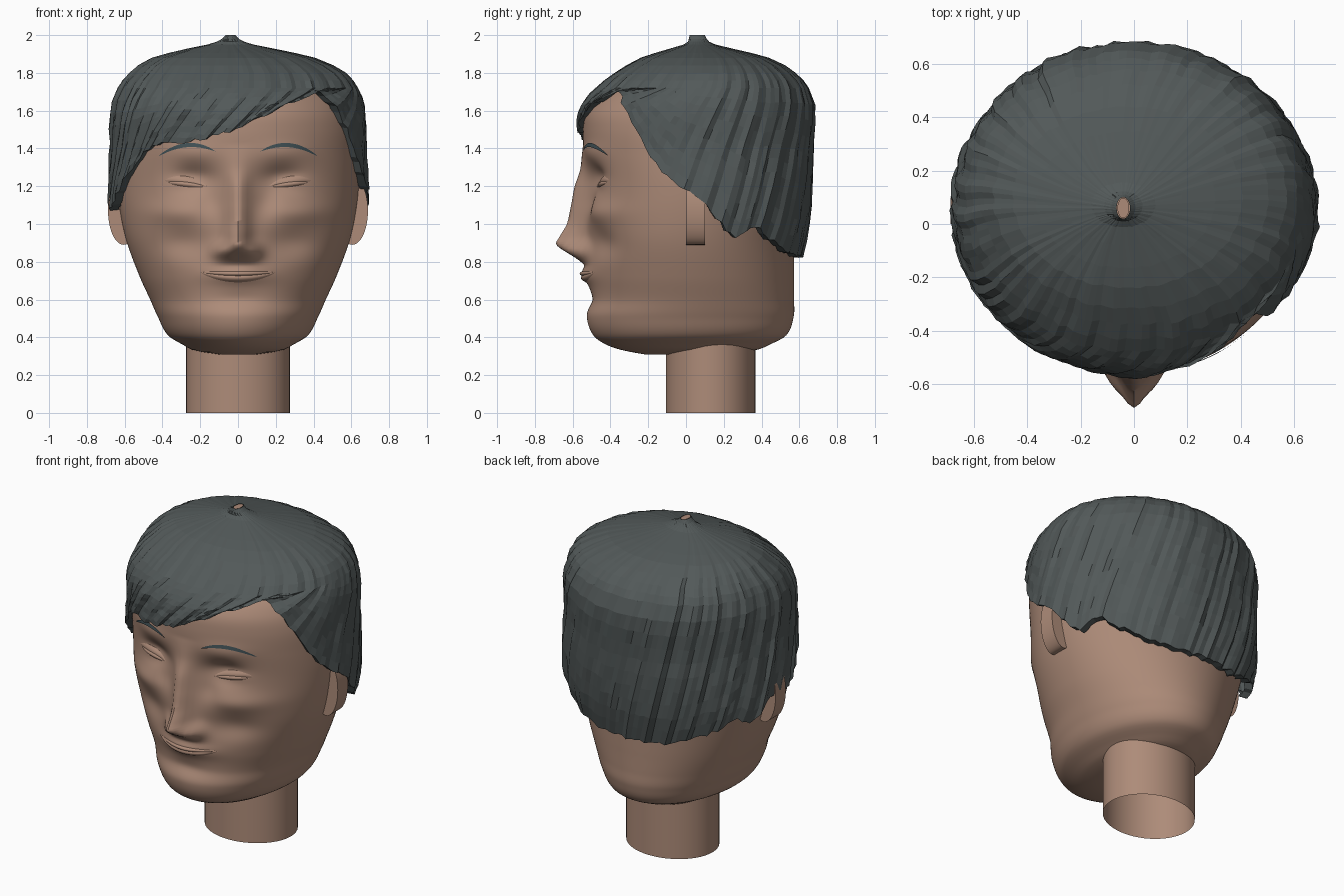
import bpy, bmesh, math, random
from math import sin, cos, pi, exp

random.seed(4)
old = bpy.data.objects.get("Cube")
if old:
    bpy.data.objects.remove(old, do_unlink=True)


def material(name, rgb):
    m = bpy.data.materials.new(name)
    m.use_nodes = True
    m.diffuse_color = (*rgb, 1)
    m.node_tree.nodes["Principled BSDF"].inputs["Base Color"].default_value = (*rgb, 1)
    return m


SKIN = material("skin", (0.42, 0.26, 0.19))
HAIR = material("dark_grey_hair", (0.085, 0.1, 0.1))
BROW = material("slate_brow", (0.055, 0.085, 0.095))


def table(rows, key):
    """Smoothly interpolate a table whose first column is ascending."""
    key = min(max(key, rows[0][0]), rows[-1][0])
    k = next(i for i in range(len(rows) - 1) if key <= rows[i + 1][0])
    a, b = rows[k], rows[k + 1]
    before, after = rows[max(k - 1, 0)], rows[min(k + 2, len(rows) - 1)]
    span = b[0] - a[0]
    t = (key - a[0]) / span
    result = []
    for c in range(1, len(a)):
        m0 = (b[c] - before[c]) / (b[0] - before[0]) * span
        m1 = (after[c] - a[c]) / (after[0] - a[0]) * span
        d = b[c] - a[c]
        result.append(a[c] + t * (m0 + t * (3 * d - 2 * m0 - m1 + t * (m0 + m1 - 2 * d))))
    return result


def finish(obj, mat, angle):
    obj.data.materials.clear()
    obj.data.materials.append(mat)
    bpy.ops.object.select_all(action='DESELECT')
    obj.select_set(True)
    bpy.context.view_layer.objects.active = obj
    if angle:
        bpy.ops.object.shade_smooth_by_angle(angle=math.radians(angle))
    return obj


def skin_rows(name, rows, mat, closed=True, caps=False, angle=60):
    """Join rows of points into a surface."""
    bm = bmesh.new()
    grid = [[bm.verts.new(p) for p in row] for row in rows]
    n = len(rows[0])
    for low, high in zip(grid, grid[1:]):
        for i in range(n if closed else n - 1):
            j = (i + 1) % n
            bm.faces.new((low[i], low[j], high[j], high[i]))
    if caps:
        bm.faces.new(grid[0][::-1])
        bm.faces.new(grid[-1])
    if closed:
        bmesh.ops.recalc_face_normals(bm, faces=bm.faces)
    mesh = bpy.data.meshes.new(name)
    bm.to_mesh(mesh)
    bm.free()
    obj = bpy.data.objects.new(name, mesh)
    bpy.context.collection.objects.link(obj)
    return finish(obj, mat, angle)


# Head sections: height, half width, front, back
HEAD = [(.31, .11, -.22, .2), (.33, .23, -.33, .36), (.36, .29, -.42, .44),
        (.41, .37, -.49, .53), (.51, .425, -.525, .57), (.6, .465, -.505, .572),
        (.72, .52, -.515, .572), (.9, .587, -.53, .575), (1.05, .622, -.53, .595),
        (1.22, .642, -.525, .61), (1.36, .642, -.54, .62), (1.5, .635, -.545, .62),
        (1.6, .61, -.525, .61), (1.7, .555, -.44, .57), (1.8, .42, -.28, .42),
        (1.86, .2, -.08, .2)]
# Nose ridge: height, projection, spread
NOSE = [(.78, 0, .1), (.83, .07, .09), (.89, .155, .065), (.93, .14, .06),
        (1, .1, .06), (1.1, .08, .06), (1.2, .065, .06), (1.3, .025, .07), (1.42, 0, .08)]
# Soft face forms: amount, side, height, side spread, height spread
FORMS = [(-.055, .23, 1.24, .11, .07), (-.02, .15, 1.12, .06, .08),
         (.022, .33, 1.06, .15, .06), (-.035, .28, .9, .14, .08),
         (.05, .08, .86, .05, .045), (.012, .25, 1.38, .14, .05),
         (.02, .27, 1.22, .08, .035), (.035, 0, .735, .16, .05), (-.01, 0, .6, .12, .04)]


def relief(x, z):
    height, spread = table(NOSE, z)
    total = height * exp(-(abs(x) / spread) ** 2)
    for amount, fx, fz, sx, sz in FORMS:
        total += amount * exp(-((abs(x) - fx) / sx) ** 2 - ((z - fz) / sz) ** 2)
    return total


def face_y(x, z):
    w, front, back = table(HEAD, z)
    curve = math.sqrt(max(0, 1 - (x / w) ** 2))
    return (front + back) / 2 - (back - front) / 2 * curve - relief(x, z) * min(1, curve * 2)


def head_point(a, z):
    w, front, back = table(HEAD, z)
    x = w * sin(a)
    if cos(a) > 0:
        return x, face_y(x, z), z
    return x, (front + back) / 2 - (back - front) / 2 * cos(a), z


COLS, LEVELS = 160, 124
skin_rows("head", [[head_point(2 * pi * i / COLS, .31 + 1.55 * k / LEVELS) for i in range(COLS)]
                   for k in range(LEVELS + 1)], SKIN, caps=True)

# Neck, an open tube
bpy.ops.mesh.primitive_cylinder_add(vertices=48, radius=1, depth=.5, location=(0, .13, .25),
                                    end_fill_type='NOTHING')
neck = bpy.context.object
neck.name = "neck"
neck.scale = (.275, .237, 1)
finish(neck, SKIN, 40)

# Ears: upright oval discs, mostly sunk in the head
for side, label in ((1, "left"), (-1, "right")):
    bpy.ops.mesh.primitive_cylinder_add(vertices=40, radius=1, depth=.1,
                                        location=(side * .605, .05, 1.07), rotation=(pi / 2, 0, 0))
    ear = bpy.context.object
    ear.name = label + "_ear"
    ear.scale = (.083, .18, 1)
    finish(ear, SKIN, 40)


def strip(name, x0, x1, middle, half, bulge, mat, lift=.004, steps=20):
    """Tapered plate that follows the face."""
    rows = []
    for v in (-1, -.5, 0, .5, 1):
        row = []
        for i in range(steps + 1):
            t = i / steps
            x, arch = x0 + (x1 - x0) * t, 4 * t * (1 - t)
            z = middle(t, arch) + v * half * arch ** .7
            row.append((x, face_y(x, z) - lift - bulge * arch * (1 - v * v), z))
        rows.append(row)
    if x1 < x0:
        rows.reverse()
    return skin_rows(name, rows, mat, closed=False)


# Brows and eyes
for side, label in ((1, "left"), (-1, "right")):
    strip(label + "_brow", side * .12, side * .42,
          lambda t, arch: 1.385 - .025 * t + .045 * arch, .011, 0, BROW, .007)
    strip(label + "_eyelid", side * .165, side * .39,
          lambda t, arch: 1.2 + .03 * t + .018 * arch, .02, .008, SKIN, .002)
    strip(label + "_eye", side * .18, side * .37,
          lambda t, arch: 1.2 + .02 * t + .002 * arch, .014, .01, SKIN)

# Lips
strip("upper_lip", -.2, .2, lambda t, arch: .745 - .008 * arch, .012, .01, SKIN, .002)
strip("lower_lip", -.2, .2, lambda t, arch: .745 - .036 * arch, .018, .012, SKIN, .002)

# Hair sections: height, half width, front, back
CAP = [(.82, .63, -.5, .61), (1, .68, -.53, .65), (1.2, .688, -.55, .67),
       (1.4, .675, -.568, .675), (1.6, .67, -.56, .685), (1.7, .645, -.5, .66),
       (1.8, .57, -.38, .58), (1.88, .43, -.24, .44), (1.93, .22, -.08, .24),
       (1.955, .1, 0, .14), (1.98, .045, .015, .11), (2, .025, .02, .1)]
# Hem: degrees from the front towards the left, height
HEM = [(-180, .83), (-156, .84), (-132, .92), (-119, .99), (-110, .95), (-98, 1.06),
       (-80, 1.08), (-64, 1.2), (-48, 1.37), (-39, 1.42), (-27, 1.43), (-9, 1.47),
       (0, 1.5), (9, 1.56), (27, 1.65), (35, 1.7), (43, 1.69), (55, 1.56), (64, 1.41),
       (75, 1.25), (85, 1.18), (95, 1.09), (110, .935), (122, .98), (132, .92),
       (156, .84), (180, .83)]
STRANDS, TOP, SWIRL = 132, 1.72, -.4
ridge = [random.uniform(-.007, .007) + .003 * (i % 4 - 1.5) for i in range(STRANDS)]
fray = [random.uniform(-.01, .01) for i in range(STRANDS)]


def hair_point(i, z, t, inset=0):
    w, front, back = table(CAP, z)
    a = 2 * pi * i / STRANDS + SWIRL * t
    puff = (ridge[i] + random.uniform(-.004, .004)) * min(1, (2 - z) * 4) - inset
    shift = -.04 * min(1, max(0, (z - 1.8) / .13))
    return (shift + (w + puff) * sin(a),
            (front + back) / 2 - ((back - front) / 2 + puff) * cos(a), z)


def hem_height(i):
    degrees = math.degrees(2 * pi * i / STRANDS + SWIRL)
    return table(HEM, (degrees + 180) % 360 - 180)[0] + fray[i]


rows = [[hair_point(i, z, .5 * (2 - z)) for i in range(STRANDS)]
        for z in (2, 1.98, 1.965, 1.95, 1.93, 1.905, 1.88, 1.84, 1.8, 1.76, TOP)]
for k in range(1, 11):
    t = k / 10
    rows.append([hair_point(i, TOP + (hem_height(i) - TOP) * t, .14 + .86 * t)
                 for i in range(STRANDS)])
# Hem edge tucked in towards the head
rows.append([hair_point(i, hem_height(i) + .005, 1, .05) for i in range(STRANDS)])
skin_rows("hair", rows, HAIR, angle=0)

# Small crown opening
bpy.ops.mesh.primitive_circle_add(vertices=24, radius=1, fill_type='NGON', location=(-.04, .06, 1.999))
crown = bpy.context.object
crown.name = "crown_opening"
crown.scale = (.022, .038, 1)
finish(crown, SKIN, 0)
